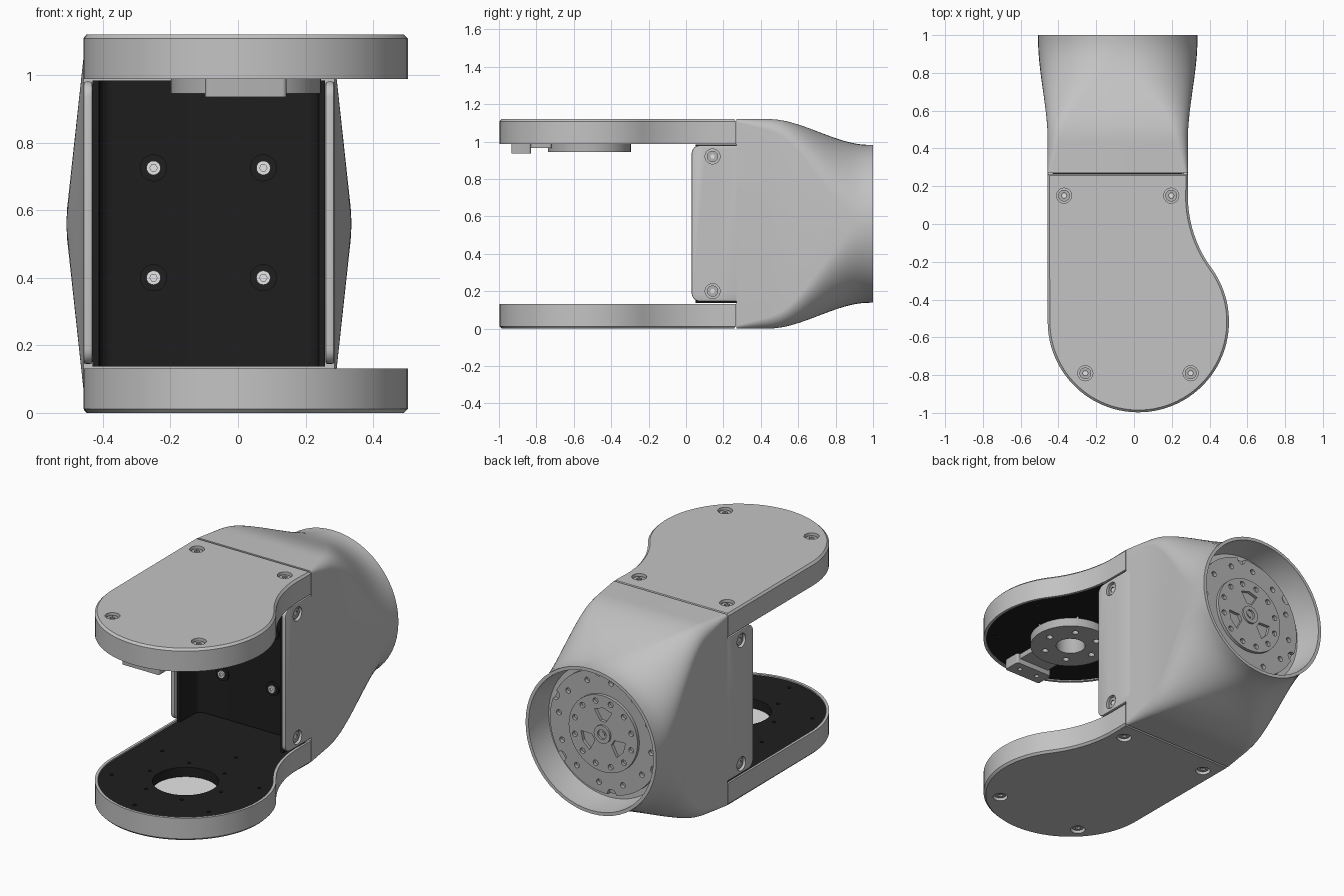
import bpy, bmesh
from math import sin, cos, pi, radians, atan2

cube = bpy.data.objects.get("Cube")
if cube:
    bpy.data.objects.remove(cube, do_unlink=True)


def material(name, value, rough=0.5):
    m = bpy.data.materials.new(name)
    m.use_nodes = True
    col = (value, value, value * 1.01, 1)
    m.diffuse_color = col
    bsdf = m.node_tree.nodes["Principled BSDF"]
    bsdf.inputs["Base Color"].default_value = col
    bsdf.inputs["Roughness"].default_value = rough
    return m


SHELL = material("light grey shell", 0.55)
BLACK = material("black panel", 0.013)
METAL = material("grey metal", 0.45)
WHITE = material("pale steel", 0.82)

H = 1.12                    # overall height
CX, CZ = -0.086, 0.56       # body axis
PX, PY, PR = 0.023, -0.517, 0.48   # round end of the arm plates
parts = []

AXES = {"z": lambda u, v, w: (u, v, w),
        "y": lambda u, v, w: (u, w, v),
        "x": lambda u, v, w: (w, u, v)}


def finish(name, bm, mats):
    me = bpy.data.meshes.new(name)
    bm.to_mesh(me)
    bm.free()
    for m in mats:
        me.materials.append(m)
    ob = bpy.data.objects.new(name, me)
    bpy.context.collection.objects.link(ob)
    parts.append(ob)
    return ob


def add_prism(bm, pts, lo, hi, axis="z"):
    """Extruded outline along an axis; returns its two end faces."""
    f = AXES[axis]
    a = [bm.verts.new(f(u, v, lo)) for u, v in pts]
    b = [bm.verts.new(f(u, v, hi)) for u, v in pts]
    n = len(pts)
    faces = [bm.faces.new(a), bm.faces.new(b)]
    sides = [bm.faces.new((a[i], a[(i + 1) % n], b[(i + 1) % n], b[i])) for i in range(n)]
    bmesh.ops.recalc_face_normals(bm, faces=faces + sides)
    return faces


def prism(name, outlines, lo, hi, axis, mat):
    bm = bmesh.new()
    for pts in outlines:
        add_prism(bm, pts, lo, hi, axis)
    return finish(name, bm, [mat] if mat else [])


def circle(u, v, r, n=24):
    return [(u + r * cos(2 * pi * i / n), v + r * sin(2 * pi * i / n)) for i in range(n)]


def ring(u, v, radius, count, r, start=0.0, n=12):
    return [circle(u + radius * cos(start + 2 * pi * i / count),
                   v + radius * sin(start + 2 * pi * i / count), r, n) for i in range(count)]


def rounded(u, v, w, h, r, n=6):
    """Rounded rectangle with half sizes w and h."""
    out = []
    for k, (su, sv) in enumerate([(1, 1), (-1, 1), (-1, -1), (1, -1)]):
        for i in range(n + 1):
            a = (k + i / n) * pi / 2
            out.append((u + su * (w - r) + r * cos(a), v + sv * (h - r) + r * sin(a)))
    return out


def cut(ob, outlines, lo, hi, axis):
    """Cut holes through a part and drop the cutter."""
    tool = prism("cutter", outlines, lo, hi, axis, None)
    parts.remove(tool)
    tool.hide_render = True
    mod = ob.modifiers.new("holes", "BOOLEAN")
    mod.object, mod.operation, mod.solver = tool, "DIFFERENCE", "EXACT"
    bake(ob)
    bpy.data.objects.remove(tool, do_unlink=True)


def bake(ob):
    dg = bpy.context.evaluated_depsgraph_get()
    me = bpy.data.meshes.new_from_object(ob.evaluated_get(dg))
    ob.modifiers.clear()
    ob.data = me


def arm_outline(d=0.0):
    """Arm plate outline, shrunk by d: round end, waist and straight root."""
    R, y0 = 0.65, 0.15
    wx = 0.285 + R
    t = atan2(y0 - PY, wx - PX)
    pts = [(-0.457 + d, 0.266 - d)]
    pts += [(PX + (PR - d) * cos(a), PY + (PR - d) * sin(a))
            for a in (pi + (pi + t) * i / 56 for i in range(57))]
    pts += [(wx + (R + d) * cos(a), y0 + (R + d) * sin(a))
            for a in (pi + t * (1 - i / 14) for i in range(1, 15))]
    return pts + [(0.285 - d, 0.266 - d)]


# Arm plates: chamfered shell tray, black inner panel, four screws
SCREWS = [(-0.37, 0.15), (0.197, 0.15), (-0.258, -0.79), (0.3, -0.79)]
for side, flip in (("lower", False), ("upper", True)):
    z = (lambda v: H - v) if flip else (lambda v: v)
    bm = bmesh.new()
    base, rim = add_prism(bm, arm_outline(), 0.012, 0.132)
    bmesh.ops.inset_region(bm, faces=[base], thickness=0.012, depth=0.012)
    bmesh.ops.inset_region(bm, faces=[rim], thickness=0.016)
    tray = bmesh.ops.extrude_face_region(bm, geom=[rim])["geom"]
    bmesh.ops.delete(bm, geom=[rim], context="FACES_ONLY")
    for g in tray:
        if isinstance(g, bmesh.types.BMVert):
            g.co.z -= 0.07
        if isinstance(g, bmesh.types.BMFace):
            g.material_index = 1
    if flip:
        for v in bm.verts:
            v.co.z = H - v.co.z
    bmesh.ops.recalc_face_normals(bm, faces=bm.faces[:])
    shell = finish(side + "_arm_shell", bm, [SHELL, WHITE])
    cut(shell, [circle(x, y, 0.04) for x, y in SCREWS], z(-0.01), z(0.03), "z")

    panel = prism(side + "_arm_panel", [arm_outline(0.0165)], z(0.07), z(0.125), "z", BLACK)
    holes = [circle(PX, PY, 0.175, 48)] + ring(PX, PY, 0.23, 6, 0.01) + ring(PX, PY, 0.4, 6, 0.01, 0.4)
    cut(panel, holes, z(0.05), z(0.15), "z")

    seat = prism(side + "_arm_screws", [circle(x, y, 0.031) for x, y in SCREWS], z(0.012), z(0.035), "z", METAL)
    cut(seat, [circle(x, y, 0.015, 6) for x, y in SCREWS], z(0), z(0.026), "z")
    prism(side + "_arm_screw_sockets", [circle(x, y, 0.011, 6) for x, y in SCREWS], z(0.02), z(0.03), "z", WHITE)

# Pivot disc and stop block under the upper arm
disc = prism("pivot_disc", [circle(PX, PY, 0.222, 64)], 0.945, 1.04, "z", METAL)
cut(disc, [circle(PX, PY, 0.08, 32)] + ring(PX, PY, 0.15, 6, 0.018), 0.9, 1.1, "z")
stop = prism("stop_block", [rounded(PX, -0.882, 0.12, 0.052, 0.012)], 0.935, 1.0, "z", METAL)
cut(stop, [circle(PX + s * 0.06, -0.88, 0.013, 12) for s in (-1, 1)], 0.92, 0.96, "z")
prism("stop_bridge", [rounded(PX, -0.78, 0.1, 0.06, 0.01)], 0.965, 1.0, "z", METAL)

# Body: rounded box lofted into a round cup
bm = bmesh.new()
sections = []
steps = 28
for i in range(steps + 1):
    y = 0.27 + 0.73 * i / steps
    t = min(1, max(0, (y - 0.44) / 0.54))
    s = t * t * (3 - 2 * t)
    r = 0.015 + 0.055 * min(1, (y - 0.27) / 0.2)
    sections.append((y, 0.371 + 0.051 * s, 0.56 - 0.138 * s, r + (0.42 - r) * s))
for y, rad in ((1.0, 0.403), (0.93, 0.4), (0.84, 0.385)):
    sections.append((y, rad, rad, rad - 0.002))
loops = [[bm.verts.new((x, y, z)) for x, z in rounded(CX, CZ, w, h, r, 14)] for y, w, h, r in sections]
for a, b in zip(loops, loops[1:]):
    for i in range(len(a)):
        j = (i + 1) % len(a)
        bm.faces.new((a[i], a[j], b[j], b[i]))
bm.faces.new(loops[0])
bm.faces.new(loops[-1])
bmesh.ops.recalc_face_normals(bm, faces=bm.faces[:])
finish("body_shell", bm, [SHELL])

# Side flanges with recessed screws
EARS = [(0.142, 0.2), (0.142, 0.92)]
for side, s in (("left", 1), ("right", -1)):
    def x(v):
        return CX + s * v
    ear = prism(side + "_flange", [rounded(0.17, 0.5625, 0.14, 0.4175, 0.045)], x(0.345), x(0.371), "x", SHELL)
    bev = ear.modifiers.new("edge", "BEVEL")
    bev.width, bev.segments, bev.limit_method = 0.006, 2, "ANGLE"
    bake(ear)
    cut(ear, [circle(u, v, 0.04) for u, v in EARS], x(0.352), x(0.39), "x")
    screw = prism(side + "_flange_screws", [circle(u, v, 0.03) for u, v in EARS], x(0.35), x(0.362), "x", METAL)
    cut(screw, [circle(u, v, 0.016, 6) for u, v in EARS], x(0.356), x(0.38), "x")
    prism(side + "_flange_sockets", [circle(u, v, 0.012, 6) for u, v in EARS], x(0.351), x(0.358), "x", WHITE)

# Black channel bracket between the arms
half = [(0.344, 0.27), (0.344, 0.05), (0.325, 0.05), (0.322, 0.15)]
half += [(0.282 + 0.04 * cos(a), 0.18 + 0.04 * sin(a)) for a in (pi / 2 * i / 5 for i in range(6))]
profile = [(CX + u, v) for u, v in half] + [(CX - u, v) for u, v in reversed(half)]
prism("channel_bracket", [profile], 0.137, 0.983, "z", BLACK)
BOLTS = [(bx, bz) for bx in (-0.25, 0.075) for bz in (0.4, 0.725)]
prism("bracket_washers", [circle(u, v, 0.04) for u, v in BOLTS], 0.208, 0.225, "y", BLACK)
bolts = prism("bracket_bolts", [circle(u, v, 0.021) for u, v in BOLTS], 0.198, 0.22, "y", WHITE)
cut(bolts, [circle(u, v, 0.011, 6) for u, v in BOLTS], 0.19, 0.206, "y")

# Drive unit inside the cup
flange = prism("drive_flange", [circle(CX, CZ, 0.355, 72)], 0.835, 0.87, "y", METAL)
cut(flange, ring(CX, CZ, 0.3, 12, 0.016, 0.13) + ring(CX, CZ, 0.35, 6, 0.028, 0.4), 0.848, 0.9, "y")
hub = prism("drive_hub", [circle(CX, CZ, 0.222, 64)], 0.84, 0.888, "y", METAL)
windows = []
for k in range(3):
    c = pi / 2 + k * 2 * pi / 3
    windows.append([(CX + r * cos(c + d), CZ + r * sin(c + d))
                    for r, d in ((0.075, -0.25), (0.145, -0.4), (0.15, 0), (0.145, 0.4), (0.075, 0.25))])
cut(hub, windows + ring(CX, CZ, 0.188, 12, 0.016, 0.26), 0.855, 0.9, "y")
cap = prism("drive_centre", [circle(CX, CZ, 0.052, 32)], 0.87, 0.9, "y", METAL)
cut(cap, [circle(CX, CZ, 0.028, 24)], 0.88, 0.92, "y")
prism("drive_pin", [circle(CX, CZ, 0.014, 16)], 0.875, 0.893, "y", METAL)

# Smooth curved faces, keep edges sharp
bpy.ops.object.select_all(action="DESELECT")
for ob in parts:
    ob.select_set(True)
bpy.context.view_layer.objects.active = parts[0]
bpy.ops.object.shade_smooth_by_angle(angle=radians(32))
